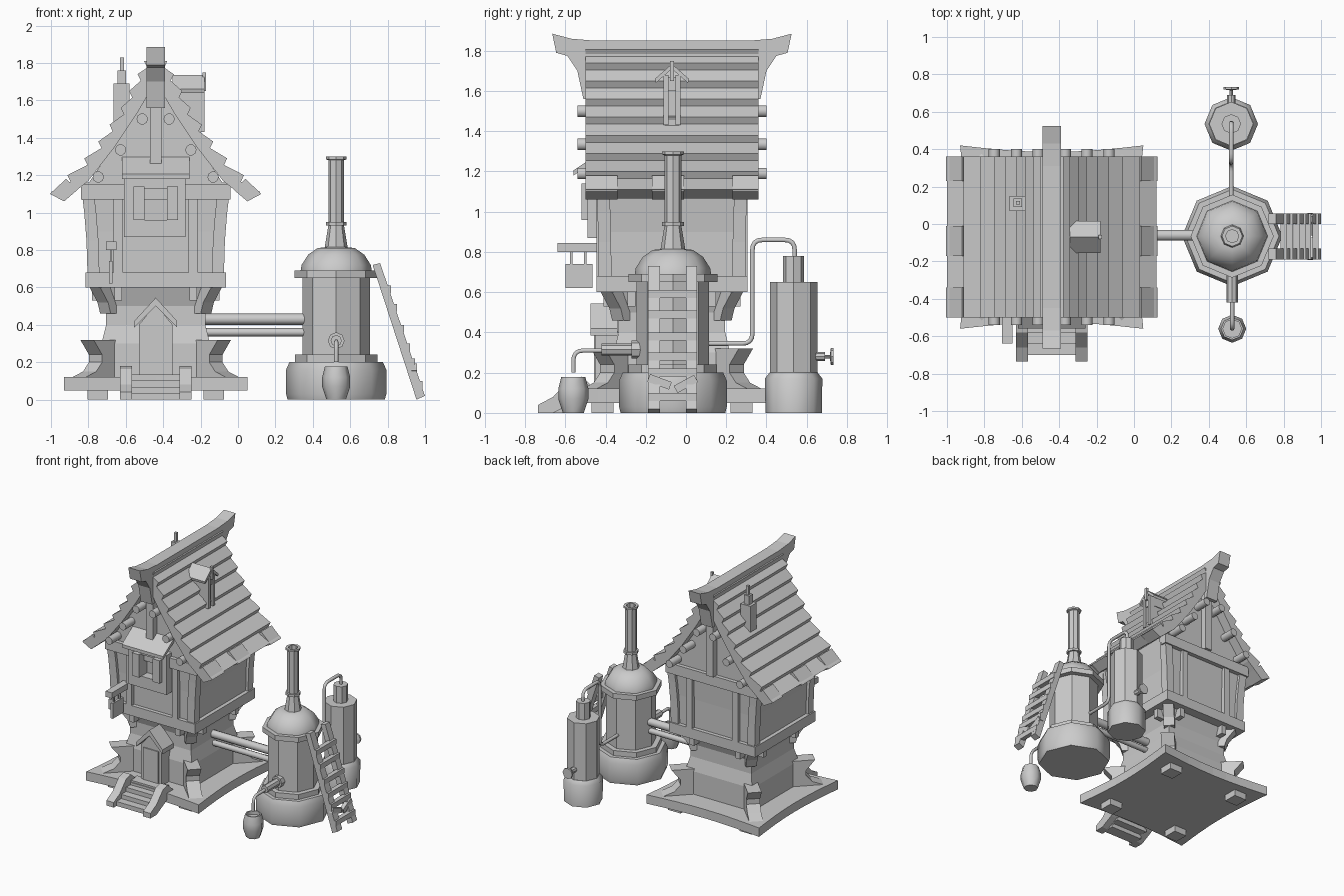
import bpy, bmesh, math
from mathutils import Matrix, Vector

cube = bpy.data.objects.get("Cube")
if cube:
    bpy.data.objects.remove(cube)

GREY = (0.6, 0.6, 0.6, 1)
mat = bpy.data.materials.new("plain grey")
mat.use_nodes = True
mat.diffuse_color = GREY
mat.node_tree.nodes["Principled BSDF"].inputs["Base Color"].default_value = GREY

HX, HY = -0.44, -0.07      # house centre
SX, SY = 0.525, -0.065     # still centre
CORNERS = [(1, 1), (-1, 1), (-1, -1), (1, -1)]


def finish(name, bm, smooth=0):
    bmesh.ops.recalc_face_normals(bm, faces=bm.faces)
    mesh = bpy.data.meshes.new(name)
    bm.to_mesh(mesh)
    bm.free()
    mesh.materials.append(mat)
    ob = bpy.data.objects.new(name, mesh)
    bpy.context.collection.objects.link(ob)
    if smooth:
        bpy.ops.object.select_all(action='DESELECT')
        ob.select_set(True)
        bpy.context.view_layer.objects.active = ob
        bpy.ops.object.shade_smooth_by_angle(angle=math.radians(smooth))
    return ob


def skin(name, rings, smooth=0):
    """Closed solid through rings of equal point count."""
    bm = bmesh.new()
    vs = [[bm.verts.new(p) for p in r] for r in rings]
    n = len(vs[0])
    for a, b in zip(vs, vs[1:]):
        for i in range(n):
            bm.faces.new((a[i], a[(i + 1) % n], b[(i + 1) % n], b[i]))
    bm.faces.new(vs[0])
    bm.faces.new(vs[-1])
    return finish(name, bm, smooth)


def prism(name, pts, axis, a, b, smooth=0):
    place = {'x': lambda p, d: (d, p[0], p[1]),
             'y': lambda p, d: (p[0], d, p[1]),
             'z': lambda p, d: (p[0], p[1], d)}[axis]
    return skin(name, [[place(p, d) for p in pts] for d in (a, b)], smooth)


def box(name, x0, x1, y0, y1, z0, z1):
    return prism(name, [(x0, y0), (x1, y0), (x1, y1), (x0, y1)], 'z', z0, z1)


def loft(name, levels):
    """Square sections given as (z, cx, cy, half_x, half_y)."""
    return skin(name, [[(cx + sx * hx, cy + sy * hy, z) for sx, sy in CORNERS]
                       for z, cx, cy, hx, hy in levels])


def lathe(name, centre, profile, n=8, smooth=0, axis='Z'):
    rings = [[(r * math.cos(2 * math.pi * i / n), r * math.sin(2 * math.pi * i / n), z)
              for i in range(n)] for r, z in profile]
    ob = skin(name, rings, smooth)
    turn = {'Z': Matrix(), 'X': Matrix.Rotation(math.pi / 2, 4, 'Y'),
            'Y': Matrix.Rotation(-math.pi / 2, 4, 'X')}[axis]
    ob.data.transform(Matrix.Translation(centre) @ turn)
    return ob


def tube(name, pts, r):
    """Bent pipe with rounded corners."""
    P = [Vector(p) for p in pts]
    path = [P[0]]
    for a, c, b in zip(P, P[1:], P[2:]):
        s, e = c + (a - c).normalized() * 0.05, c + (b - c).normalized() * 0.05
        path += [s * (1 - t) ** 2 + c * 2 * t * (1 - t) + e * t * t for t in (0, .25, .5, .75, 1)]
    path.append(P[-1])
    cu = bpy.data.curves.new(name, 'CURVE')
    cu.dimensions, cu.bevel_depth, cu.bevel_resolution, cu.use_fill_caps = '3D', r, 1, True
    sp = cu.splines.new('POLY')
    sp.points.add(len(path) - 1)
    for q, p in zip(sp.points, path):
        q.co = (*p, 1)
    cu.materials.append(mat)
    bpy.context.collection.objects.link(bpy.data.objects.new(name, cu))


# base plate with hollowed edges, and its feet
edge = []
for (ax, ay), (bx, by) in zip(CORNERS, CORNERS[1:] + CORNERS[:1]):
    for i in range(8):
        t = i / 8
        sag = 0.93 if i == 0 else 1
        k = 0.49 - 0.035 * math.sin(math.pi * t)
        x, y = ax + (bx - ax) * t, ay + (by - ay) * t
        edge.append((HX + x * (k if ax == bx else 0.49), HY + y * (k if ay == by else 0.49)))
prism("base_plate", edge, 'z', 0.05, 0.12)
for sx, sy in CORNERS:
    loft("foot", [(0, HX + sx * .31, HY + sy * .345, .055, .055), (.05, HX + sx * .31, HY + sy * .345, .055, .055)])

# lower tower
loft("tower", [(z, HX, HY, h, h) for z, h in ((.12, .29), (.3, .29), (.4, .265), (.5, .265), (.6, .3))])
buttress = [(.34, .12), (.58, .12), (.5, .15), (.455, .2), (.455, .24), (.52, .32), (.34, .32)]
bracket = [(.3, .46), (.38, .46), (.4, .52), (.46, .6), (.3, .6)]
for k in range(4):
    spin = Matrix.Translation((HX, HY, 0)) @ Matrix.Rotation(math.pi / 4 + k * math.pi / 2, 4, 'Z')
    for name, pts, w in (("buttress", buttress, .05), ("corner_bracket", bracket, .04)):
        prism(name, pts, 'y', -w, w).data.transform(spin)
for s in (-1, 1):
    box("joist_y", HX + s * .2 - .02, HX + s * .2 + .02, HY - .34, HY + .34, .53, .6)
    box("joist_x", HX - .34, HX + .34, HY + s * .2 - .02, HY + s * .2 + .02, .53, .6)

# upper room: sill, walls, leaning posts, tie beams
box("sill", HX - .375, HX + .375, HY - .375, HY + .375, .6, .68)
loft("walls", [(.68, HX, HY, .345, .345), (.9, HX, HY, .35, .345), (1.16, HX, HY, .385, .355)])
for sx, sy in CORNERS:
    loft("corner_post", [(z, HX + sx * (hx - .032), HY + sy * (hy - .032), .032, .032)
                         for z, hx, hy in ((.68, .365, .365), (.85, .37, .366), (1.0, .382, .37), (1.15, .4, .378))])
for s in (-1, 1):
    y = HY + s * .36
    box("tie_beam", HX - .4, HX + .4, y - .025, y + .025, 1.07, 1.15)
    for q in (-1, 1):
        box("wall_stud", HX + q * .2 - .025, HX + q * .2 + .025, y - .015, y + .015, .68, 1.07)
    box("king_post", HX - .03, HX + .03, y - .045, y + .045, 1.15, 1.62)

# roof: stepped shingle courses over a concave slope
slope = [(.56, 1.11), (.46, 1.19), (.37, 1.28), (.295, 1.37), (.235, 1.46), (.175, 1.55), (.13, 1.64), (.085, 1.73), (.05, 1.8)]
under = [(0, 1.70), (.1, 1.53), (.22, 1.35), (.36, 1.17), (.49, 1.065)]
top = [slope[0]]
for (h0, z0), (h1, z1) in zip(slope, slope[1:]):
    top += [(h1 - .005, z1 - .025), (h1 + .012, z1 + .01)]
half = under[1:] + top
prof = [(HX, under[0][1])] + [(HX + h, z) for h, z in half] + [(HX - h, z) for h, z in reversed(half)]
prism("shingle_roof", prof, 'y', HY - .43, HY + .43)
gable = [(HX - .37, 1.14), (HX + .37, 1.14), (HX + .1, 1.55), (HX, 1.72), (HX - .1, 1.55)]
prism("gable_wall", gable, 'y', HY - .355, HY + .355)
for s in (-1, 1):
    for h, z in ((.307, 1.19), (.188, 1.335), (.072, 1.5)):
        lathe("purlin", (HX + s * h, HY, z), [(.03, -.47), (.03, .47)], 10, 40, 'Y')
    for y0, y1 in ((-.43, -.27), (-.1, .06), (.3, .43)):
        prism("eave_shingle", [(HX + s * h, z) for h, z in ((.565, 1.1), (.49, 1.06), (.42, 1.12), (.48, 1.18))],
              'y', HY + y0, HY + y1)

# upswept ridge beam with end brackets
ridge = [(.595, 1.885), (.5, 1.86), (.38, 1.85)]
low = [(.575, 1.79), (.52, 1.775), (.47, 1.7), (.44, 1.56), (.41, 1.56), (.41, 1.73)]
ring = [(HY + y, z) for y, z in ridge + [(-y, z) for y, z in reversed(ridge)]]
ring += [(HY - y, z) for y, z in low] + [(HY + y, z) for y, z in reversed(low)]
prism("ridge_beam", ring, 'x', HX - .05, HX + .05)

# roof lantern on the right slope
box("lantern_body", -.3, -.2, -.105, -.035, 1.38, 1.6)
for y in (-.1, -.04):
    box("lantern_post", -.22, -.18, y - .012, y + .012, 1.43, 1.68)
box("lantern_lintel", -.32, -.19, -.11, -.03, 1.6, 1.67)
prism("lantern_roof", [(-.15, 1.64), (-.07, 1.71), (.01, 1.64), (.015, 1.66), (-.07, 1.735), (-.155, 1.66)], 'x', -.35, -.18)
box("lantern_finial", -.19, -.17, -.08, -.06, 1.65, 1.75)

# small chimney on the left slope
box("chimney", -.665, -.58, .07, .15, 1.4, 1.69)
box("chimney_top", -.645, -.6, .09, .135, 1.69, 1.76)
box("chimney_spike", -.63, -.61, .103, .123, 1.76, 1.83)

# front window bay with awning and shutters
for x0, x1, z0, z1 in ((-.61, -.5, .87, 1.18), (-.38, -.28, .87, 1.18), (-.5, -.38, .87, .96), (-.5, -.38, 1.13, 1.18)):
    box("window_frame", x0, x1, -.49, -.4, z0, z1)
for x in (-.53, -.35):
    box("shutter", x - .03, x + .03, -.52, -.49, .96, 1.14)
prism("awning", [(-.56, 1.18), (-.42, 1.27), (-.42, 1.3), (-.56, 1.205)], 'x', -.62, -.26)

# hanging sign
box("sign_arm", -.705, -.65, -.64, -.42, .8, .845)
box("sign_board", -.69, -.67, -.6, -.465, .62, .74)
for y in (-.57, -.5):
    box("sign_hanger", -.685, -.675, y - .006, y + .006, .74, .8)

# porch, door and steps
box("porch", -.53, -.35, -.45, -.34, .12, .4)
box("door", -.505, -.375, -.458, -.44, .13, .385)
prism("porch_gable", [(-.53, .4), (-.35, .4), (HX, .51)], 'y', -.45, -.33)
prism("porch_roof", [(-.555, .385), (HX, .5), (-.325, .385), (-.325, .42), (HX, .545), (-.555, .42)], 'y', -.475, -.34)
for i in range(4):
    box("step", -.58, -.3, -.7 + i * .06, -.64 + i * .06 + .03, i * .033, .035 + i * .033)
for x in (-.6, -.28):
    prism("step_cheek", [(-.735, 0), (-.735, .04), (-.66, .08), (-.58, .165), (-.52, .18), (-.45, .12), (-.56, .05), (-.66, 0)],
          'x', x - .032, x + .032)

# still
lathe("still_base", (SX, SY, 0), [(.26, 0), (.268, .03), (.268, .16), (.25, .2)], 8, 50)
lathe("still_foot_ring", (SX, SY, 0), [(.22, .2), (.22, .24)])
lathe("still_body", (SX, SY, 0), [(.18, .24), (.18, .65)])
lathe("still_top_ring", (SX, SY, 0), [(.222, .65), (.222, .69)])
lathe("still_dome", (SX, SY, 0), [(.19, .69), (.185, .72), (.15, .775), (.1, .81), (.06, .815)], 8, 50)
lathe("still_neck", (SX, SY, 0), [(.062, .81), (.042, .93), (.055, .93), (.055, .95), (.042, .95)])
lathe("still_stack", (SX, SY, 0), [(.042, .95), (.042, 1.28), (.055, 1.285), (.055, 1.3), (.035, 1.3), (.035, 1.2)])
lathe("upper_feed_pipe", (0.1, -.06, .43), [(.03, -.3), (.03, .27)], 10, 40, 'X')
lathe("lower_feed_pipe", (0.1, -.06, .36), [(.022, -.3), (.022, .27)], 10, 40, 'X')

# spout and barrel
lathe("spout", (SX, 0, .315), [(.03, -.42), (.03, -.27), (.045, -.27), (.045, -.22)], 8, 30, 'Y')
tube("spout_pipe", [(SX, -.4, .31), (SX, -.56, .31), (SX, -.56, .2)], .012)
lathe("barrel", (SX, -.56, 0), [(.052, 0), (.075, .07), (.075, .12), (.06, .178), (.05, .178), (.05, .15)], 8, 50)

# condenser tank with tap
lathe("tank_base", (.52, .535, 0), [(.14, 0), (.143, .17), (.12, .2)], 8, 50)
lathe("tank_body", (.52, .535, 0), [(.118, .2), (.118, .65)])
lathe("tank_neck", (.52, .535, 0), [(.052, .65), (.052, .78)])
lathe("tap", (.52, 0, .28), [(.022, .62), (.022, .69), (.009, .69), (.009, .715), (.042, .72), (.042, .733)], 8, 0, 'Y')
tube("condenser_pipe", [(.52, .54, .77), (.52, .54, .86), (.52, .33, .86), (.52, .33, .345), (.52, .09, .345)], .013)

# leaning ladder with a snapped rung
def lean(z):
    return .745 + (.72 - z) * .33


for y0, y1 in ((-.19, -.13), (0, .055)):
    prism("ladder_rail", [(lean(z) + d, z + e) for z, d, e in ((.72, -.025, 0), (.72, .015, .01), (.01, .02, .01), (.01, -.025, -.01))],
          'y', y0, y1)
for z in (.59, .49, .38, .28, .2, .08):
    box("ladder_rung", lean(z) - .005, lean(z) + .03, -.19, .055, z - .02, z + .02)
for y, a in ((-.12, -.35), (.01, .5)):
    piece = box("snapped_rung", -.005, .025, -.07, .045, -.02, .02)
    piece.data.transform(Matrix.Translation((lean(.15), y, .15)) @ Matrix.Rotation(a, 4, 'X'))
